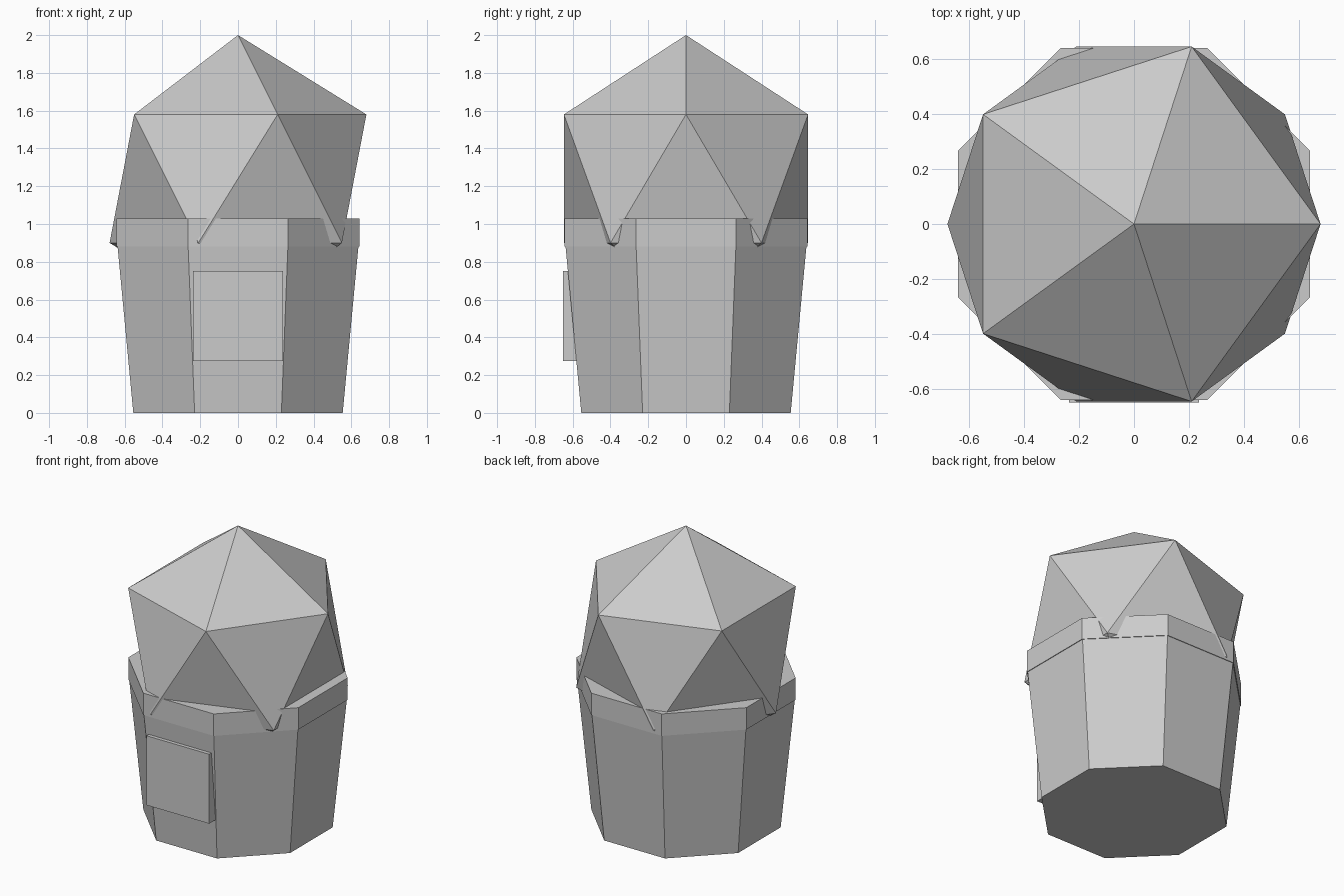
import bpy, math

if "Cube" in bpy.data.objects:
    bpy.data.objects.remove(bpy.data.objects["Cube"])


def flat_material(name, rgb):
    m = bpy.data.materials.new(name)
    m.diffuse_color = (*rgb, 1.0)
    m.use_nodes = True
    m.node_tree.nodes["Principled BSDF"].inputs["Base Color"].default_value = m.diffuse_color
    return m


grey = flat_material("light grey", (0.6, 0.6, 0.6))


def finish(name):
    ob = bpy.context.object
    ob.name = name
    ob.data.materials.append(grey)
    return ob


def octagon(name, r_bottom, r_top, z0, z1):
    """Eight-sided solid with flat sides facing the axes."""
    bpy.ops.mesh.primitive_cone_add(vertices=8, radius1=r_bottom, radius2=r_top,
                                    depth=z1 - z0, location=(0, 0, (z0 + z1) / 2),
                                    rotation=(0, 0, math.pi / 8))
    return finish(name)


# Tapered cup and its rim band
octagon("cup", 0.60, 0.69, 0.0, 0.88)
octagon("rim", 0.695, 0.695, 0.88, 1.03)

# Faceted scoop sitting in the cup
bpy.ops.mesh.primitive_ico_sphere_add(subdivisions=1, radius=0.76, location=(0, 0, 1.24))
finish("scoop")

# Upright label plate, sunk into the front of the cup
bpy.ops.mesh.primitive_cube_add(size=1, location=(0, -0.61, 0.513))
label = finish("front_label")
label.scale = (0.474, 0.08, 0.474)
